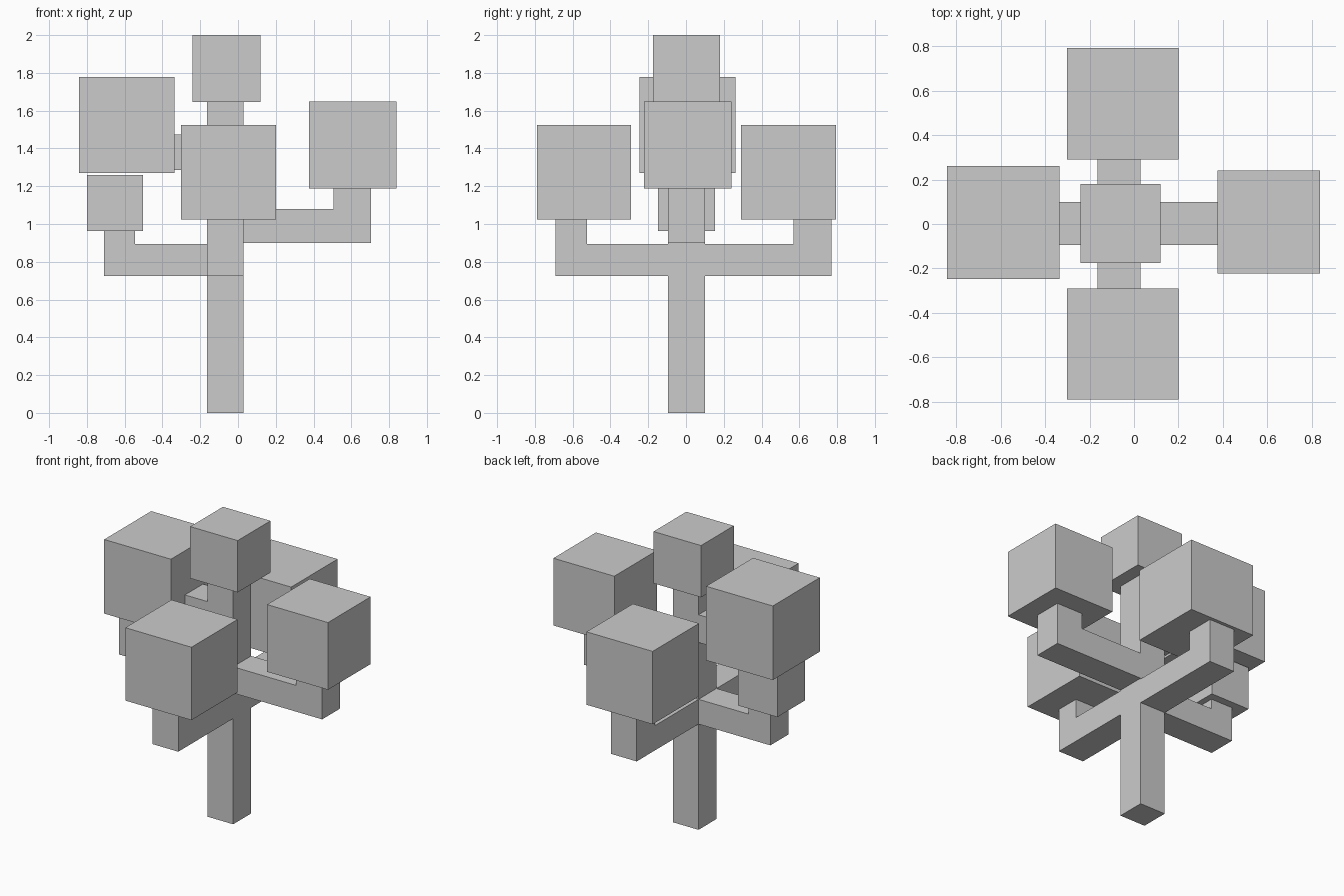
import bpy
import bmesh
from mathutils import Vector

if "Cube" in bpy.data.objects:
    bpy.data.objects.remove(bpy.data.objects["Cube"])

TX, TY = (-0.165, 0.03), (-0.095, 0.10)   # trunk footprint


def box(name, x, y, z):
    """Box from its extents on each axis."""
    bm = bmesh.new()
    bmesh.ops.create_cube(bm, size=1)
    for v in bm.verts:
        v.co = Vector([r[0] if c < 0 else r[1] for c, r in zip(v.co, (x, y, z))])
    return finish(name, bm)


def finish(name, bm):
    bmesh.ops.recalc_face_normals(bm, faces=bm.faces)
    mesh = bpy.data.meshes.new(name)
    bm.to_mesh(mesh)
    bm.free()
    obj = bpy.data.objects.new(name, mesh)
    bpy.context.collection.objects.link(obj)
    return obj


def branch(name, axis, root, elbow, tip, z0, z1, top, width):
    """L-shaped limb: out from the trunk at root, turning up between elbow and tip."""
    profile = [(root, z0), (tip, z0), (tip, top), (elbow, top), (elbow, z1), (root, z1)]
    bm = bmesh.new()
    verts = [bm.verts.new((a, width[0], z) if axis == 'x' else (width[0], a, z))
             for a, z in profile]
    face = bm.faces.new(verts)
    geom = bmesh.ops.extrude_face_region(bm, geom=[face])['geom']
    d = width[1] - width[0]
    moved = [g for g in geom if isinstance(g, bmesh.types.BMVert)]
    bmesh.ops.translate(bm, verts=moved, vec=(0, d, 0) if axis == 'x' else (d, 0, 0))
    return finish(name, bm)


# Trunk and crown
box("trunk", TX, TY, (0, 1.645))
box("crown_foliage", (-0.24, 0.12), (-0.175, 0.18), (1.645, 2.0))

# Bent branches
branch("front_branch", 'y', TY[0], -0.525, -0.69, 0.725, 0.895, 1.025, TX)
branch("back_branch", 'y', TY[1], 0.57, 0.77, 0.725, 0.895, 1.025, TX)
branch("left_branch", 'x', TX[0], -0.545, -0.71, 0.725, 0.895, 0.965, TY)
branch("right_branch", 'x', TX[1], 0.505, 0.705, 0.90, 1.08, 1.187, TY)

# Straight upper branch on the left
box("upper_left_branch", (-0.34, TX[0]), TY, (1.285, 1.475))

# Leaf blocks
box("front_foliage", (-0.302, 0.20), (-0.79, -0.29), (1.025, 1.525))
box("back_foliage", (-0.302, 0.20), (0.29, 0.793), (1.025, 1.525))
box("right_foliage", (0.376, 0.838), (-0.222, 0.24), (1.187, 1.648))
box("left_foliage", (-0.842, -0.336), (-0.247, 0.262), (1.27, 1.778))
box("small_left_foliage", (-0.80, -0.503), (-0.147, 0.153), (0.963, 1.26))
